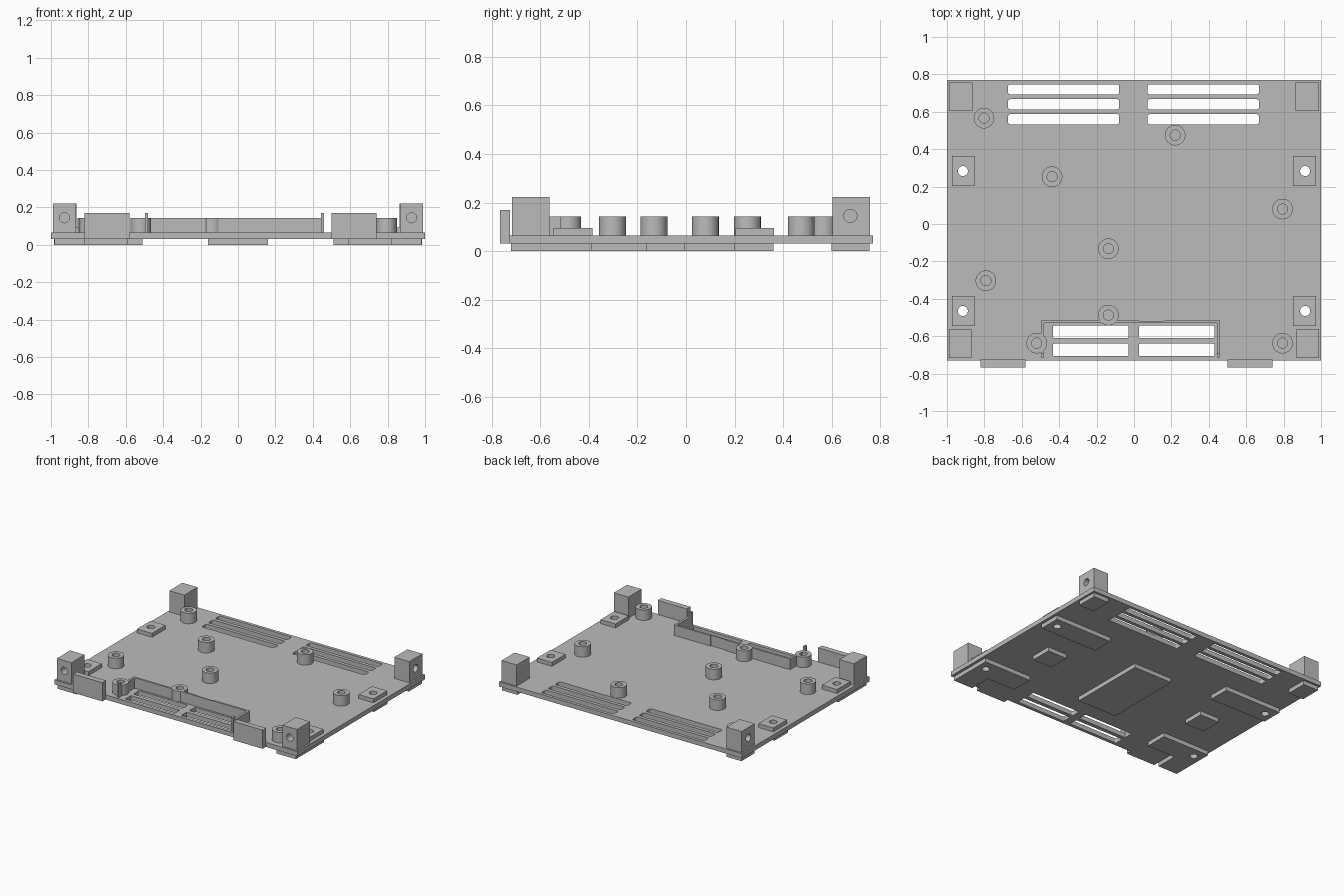
import bpy, bmesh, math
from mathutils import Matrix

if "Cube" in bpy.data.objects:
    bpy.data.objects.remove(bpy.data.objects["Cube"])

grey = bpy.data.materials.new("plain_grey")
grey.diffuse_color = (0.5, 0.5, 0.5, 1)
grey.use_nodes = True
grey.node_tree.nodes["Principled BSDF"].inputs["Base Color"].default_value = grey.diffuse_color


def finish(bm, name, smooth=False):
    bmesh.ops.recalc_face_normals(bm, faces=bm.faces)
    me = bpy.data.meshes.new(name)
    bm.to_mesh(me)
    bm.free()
    me.materials.append(grey)
    ob = bpy.data.objects.new(name, me)
    bpy.context.collection.objects.link(ob)
    if smooth:
        bpy.ops.object.select_all(action='DESELECT')
        ob.select_set(True)
        bpy.context.view_layer.objects.active = ob
        bpy.ops.object.shade_smooth_by_angle()
    return ob


def box(name, x, y, z, corner=0):
    """Box from (low, high) ranges, with optional rounded upright edges."""
    bm = bmesh.new()
    bmesh.ops.create_cube(bm, size=1)
    for v in bm.verts:
        v.co = [r[0] if c < 0 else r[1] for c, r in zip(v.co, (x, y, z))]
    if corner:
        upright = [e for e in bm.edges
                   if abs(e.verts[0].co.z - e.verts[1].co.z) > 0.01]
        bmesh.ops.bevel(bm, geom=upright, offset=corner, segments=3,
                        profile=0.5, affect='EDGES')
    return finish(bm, name)


def prism(name, points, z):
    bm = bmesh.new()
    face = bm.faces.new([bm.verts.new((px, py, z[0])) for px, py in points])
    ext = bmesh.ops.extrude_face_region(bm, geom=[face])
    for g in ext["geom"]:
        if isinstance(g, bmesh.types.BMVert):
            g.co.z = z[1]
    return finish(bm, name)


def rod(name, centre, r, length, axis='Z'):
    bm = bmesh.new()
    rot = {'X': Matrix.Rotation(math.pi / 2, 4, 'Y'),
           'Y': Matrix.Rotation(math.pi / 2, 4, 'X'), 'Z': Matrix()}[axis]
    bmesh.ops.create_cone(bm, cap_ends=True, segments=32, radius1=r, radius2=r,
                          depth=length, matrix=Matrix.Translation(centre) @ rot)
    return finish(bm, name)


def cut(ob, cutters):
    for c in cutters:
        c.hide_render = True
        m = ob.modifiers.new("cut", 'BOOLEAN')
        m.object, m.operation, m.solver = c, 'DIFFERENCE', 'EXACT'
    dg = bpy.context.evaluated_depsgraph_get()
    me = bpy.data.meshes.new_from_object(ob.evaluated_get(dg))
    ob.modifiers.clear()
    ob.data = me
    for c in cutters:
        bpy.data.objects.remove(c)


def ordered(s, a, b):
    return tuple(sorted((s * a, s * b)))


def screw_hole(s, y):
    return rod("hole_cutter", (s * 0.915, y, 0.05), 0.027, 0.4)


BOTTOM, TOP = 0.031, 0.065
SCREW_Y = (0.283, -0.465)

# Base plate with vent slots and screw holes
plate = box("base_plate", (-1, 1), (-0.73, 0.77), (BOTTOM, TOP))
slots = []
for xr in ((-0.673, -0.08), (0.073, 0.668)):
    for y in (0.72, 0.64, 0.56):
        slots.append(box("slot", xr, (y - 0.027, y + 0.027), (-0.1, 0.2), 0.01))
for xr in ((-0.433, -0.03), (0.027, 0.43)):
    for y in (-0.577, -0.673):
        slots.append(box("slot", xr, (y - 0.033, y + 0.033), (-0.1, 0.2), 0.006))
cut(plate, slots + [screw_hole(s, y) for s in (-1, 1) for y in SCREW_Y])

for s, side in ((-1, "left"), (1, "right")):
    # Corner posts: front holes face forward, back holes face sideways
    post = box("front_post_" + side, ordered(s, 0.868, 0.988), (-0.717, -0.562), (0.06, 0.222))
    cut(post, [rod("hole", (s * 0.928, -0.717, 0.145), 0.027, 0.2, 'Y')])
    post = box("back_post_" + side, ordered(s, 0.864, 0.988), (0.603, 0.757), (0.06, 0.222))
    cut(post, [rod("hole", (s * 0.988, 0.677, 0.145), 0.027, 0.16, 'X')])

    # Raised screw pads
    for y, end in zip(SCREW_Y, ("back", "front")):
        pad = box(f"{end}_screw_pad_{side}", ordered(s, 0.85, 0.973),
                  (y - 0.08, y + 0.08), (0.06, 0.094))
        cut(pad, [screw_hole(s, y)])

    # Underside feet
    foot = box("back_foot_" + side, ordered(s, 0.51, 0.98), (0.2, 0.36), (0, 0.035))
    cut(foot, [screw_hole(s, SCREW_Y[0])])
    outline = [(0.98, -0.72), (0.98, -0.39), (0.59, -0.39),
               (0.59, -0.555), (0.82, -0.555), (0.82, -0.72)]
    foot = prism("front_foot_" + side, [(s * x, y) for x, y in outline], (0, 0.035))
    cut(foot, [screw_hole(s, SCREW_Y[1])])
    box("corner_foot_" + side, ordered(s, 0.86, 0.985), (0.6, 0.755), (0, 0.035))
    box("small_foot_" + side, ordered(s, 0.59, 0.75), (-0.165, -0.005), (0, 0.035))
box("centre_foot", (-0.16, 0.16), (-0.39, 0.2), (0, 0.035))

# Front tabs
box("front_tab_left", (-0.82, -0.58), (-0.767, -0.725), (BOTTOM, 0.17))
box("front_tab_right", (0.5, 0.74), (-0.767, -0.725), (BOTTOM, 0.17))

# Retaining wall around the front slots, with a shallow recess at the back
wall = [(-0.497, -0.715), (-0.497, -0.515), (0.03, -0.515), (0.03, -0.522),
        (0.16, -0.522), (0.16, -0.515), (0.46, -0.515), (0.46, -0.715),
        (0.443, -0.715), (0.443, -0.53), (-0.481, -0.53), (-0.481, -0.715)]
prism("retaining_wall", wall, (0.06, 0.143))
for name, xr in (("left", (-0.497, -0.481)), ("right", (0.443, 0.46))):
    box("wall_tip_" + name, xr, (-0.715, -0.69), (0.06, 0.17))

# Hollow standoffs, turned from a rectangular section
spots = [(-0.802, 0.566), (0.22, 0.475), (-0.438, 0.253), (0.794, 0.08),
         (-0.137, -0.132), (-0.792, -0.303), (-0.137, -0.487),
         (-0.52, -0.637), (0.794, -0.637)]
for i, (x, y) in enumerate(spots):
    bm = bmesh.new()
    section = [bm.verts.new((x + r, y, z)) for r, z in
               ((0.027, 0.06), (0.055, 0.06), (0.055, 0.143), (0.027, 0.143))]
    edges = [bm.edges.new((section[k], section[(k + 1) % 4])) for k in range(4)]
    bmesh.ops.spin(bm, geom=section + edges, cent=(x, y, 0), axis=(0, 0, 1),
                   angle=math.tau, steps=32)
    bmesh.ops.remove_doubles(bm, verts=bm.verts, dist=0.0005)
    finish(bm, f"standoff_{i + 1}", smooth=True)
